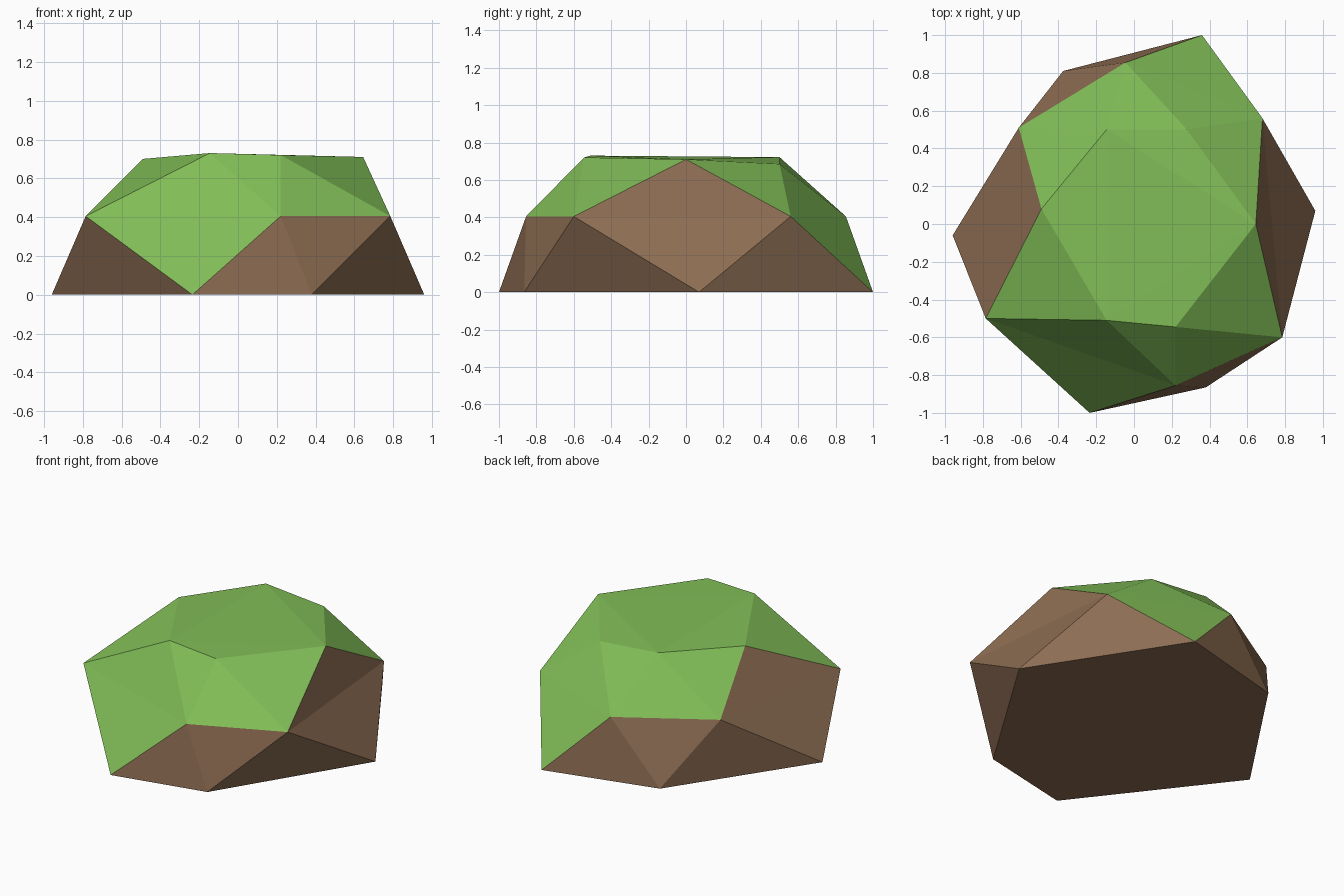
import bpy

if "Cube" in bpy.data.objects:
    bpy.data.objects.remove(bpy.data.objects["Cube"])

# Flat colours
def material(name, rgb):
    m = bpy.data.materials.new(name)
    m.diffuse_color = (*rgb, 1)
    m.use_nodes = True
    m.node_tree.nodes["Principled BSDF"].inputs["Base Color"].default_value = m.diffuse_color
    return m

earth = material("earth_brown", (0.27, 0.155, 0.087))
grass = material("grass_green", (0.22, 0.51, 0.095))

# Three six-point rings: foot, waist and crown, each turned half a step
foot = [(-0.96, -0.06, 0), (-0.235, -1, 0), (0.38, -0.865, 0),
        (0.96, 0.07, 0), (0.36, 1, 0), (-0.375, 0.81, 0)]
waist = [(-0.785, -0.5, 0.405), (0.22, -0.855, 0.405), (0.785, -0.6, 0.405),
         (0.68, 0.56, 0.405), (-0.045, 0.855, 0.405), (-0.61, 0.51, 0.405)]
crown = [(-0.49, 0.08, 0.70), (-0.145, -0.51, 0.73), (0.22, -0.545, 0.72),
         (0.645, 0, 0.71), (0.28, 0.5, 0.685), (-0.145, 0.5, 0.722)]

faces, colours = [tuple(range(5, -1, -1))], [0]

def add(face, colour):
    faces.append(face)
    colours.append(colour)

for i in range(6):
    j = (i + 1) % 6
    end = i in (2, 5)       # bare earth climbs to the crown at both ends
    spill = i in (0, 3)     # grass spills down to the foot front and back
    add((i, j, 6 + i), 0)                        # lower, point up
    add((j, 6 + j, 6 + i), 1 if spill else 0)    # lower, point down
    add((6 + i, 6 + j, 12 + j), 0 if end else 1)  # upper, point up
    add((6 + i, 12 + j, 12 + i), 1)              # upper, point down

# Faceted cap
for cap in ((13, 15, 17), (17, 12, 13), (13, 14, 15), (15, 16, 17)):
    add(cap, 1)

mesh = bpy.data.meshes.new("grassy_rock")
mesh.from_pydata(foot + waist + crown, [], faces)
mesh.materials.append(earth)
mesh.materials.append(grass)
for p, c in zip(mesh.polygons, colours):
    p.material_index = c
    p.use_smooth = False
mesh.update()
rock = bpy.data.objects.new("grassy_rock", mesh)
bpy.context.collection.objects.link(rock)
